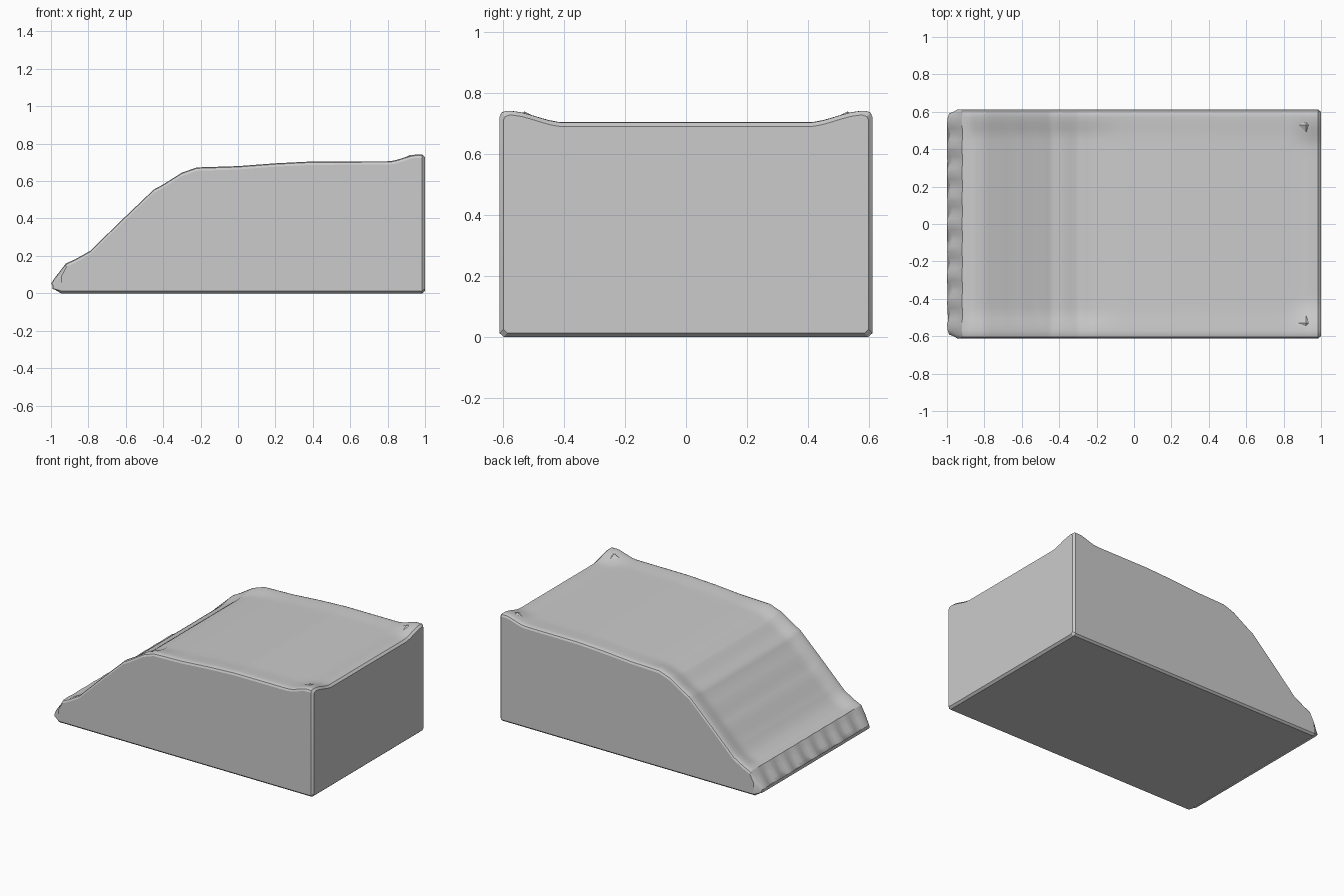
import bpy, bmesh, math

cube = bpy.data.objects.get("Cube")
if cube:
    bpy.data.objects.remove(cube, do_unlink=True)

grey = bpy.data.materials.new("plain grey")
grey.use_nodes = True
COLOUR = (0.6, 0.6, 0.6, 1)
grey.diffuse_color = COLOUR
grey.node_tree.nodes["Principled BSDF"].inputs["Base Color"].default_value = COLOUR

# Side profile of the padded top: x, z
PROFILE = [(-1, .05), (-.985, .075), (-.92, .16), (-.87, .182), (-.79, .227), (-.62, .393),
           (-.45, .555), (-.4, .582), (-.3, .645), (-.22, .673), (0, .68), (.2, .695),
           (.4, .705), (.8, .706), (.93, .706), (.985, .703), (1, .69)]
HALF = 0.611


def lerp_profile(x):
    for (x0, z0), (x1, z1) in zip(PROFILE, PROFILE[1:]):
        if x <= x1:
            return z0 + (z1 - z0) * (x - x0) / (x1 - x0)
    return PROFILE[-1][1]


def ramp(v, lo, hi):
    t = min(max((v - lo) / (hi - lo), 0), 1)
    return t * t * (3 - 2 * t)


def top_z(x, y):
    z = lerp_profile(x)
    a = abs(y)
    # raised back corners
    z += 0.038 * ramp(x, .8, .97) * ramp(a, .4, .58)
    # sunken sloping panel between raised side rims, fading into the flat top
    inner = 1 - ramp(a, .46, .58)
    z -= 0.022 * ramp(x, -.93, -.84) * (1 - ramp(x, -.35, 0)) * inner
    z -= 0.006 * ramp(x, -.35, 0) * (1 - ramp(x, .85, .97)) * inner
    # soft creases in the padding
    slope = ramp(x, -.8, -.7) * (1 - ramp(x, -.35, -.2))
    z += 0.003 * slope * inner * math.sin(x * 55)
    return z


# Cross-section stations along the length
xs = sorted({round(-.94 + i * .03, 3) for i in range(64)} | {p[0] for p in PROFILE} | {-.96})
ys = [-.57 + i * .03 for i in range(39)]


def section(x):
    toe = 1 - ramp(x, -1, -.96)
    tail = ramp(x, .985, 1)
    half = HALF - 0.012 * tail - 0.02 * toe
    low = 0.025 * toe + 0.013 * tail
    rim = top_z(x, HALF)
    wall = max(rim - .018, low + .01)
    left = [(-half + .013, low), (-half, low + .012 * (1 - toe)), (-half, wall),
            (-half + .006, max(rim - .005, wall)), (-half + .02, rim)]
    right = [(-y, z) for y, z in reversed(left)]
    loop = left + [(y, top_z(x, y)) for y in ys] + right
    points = []
    for y, z in loop:
        # rippled front edge of the toe
        ripple = 0.008 * (1 - math.cos(y * 46)) * (1 - ramp(x, -.97, -.9))
        points.append((x + ripple, y, z))
    return points


bm = bmesh.new()
rows = [[bm.verts.new(p) for p in section(x)] for x in xs]
for a, b in zip(rows, rows[1:]):
    for i in range(len(a)):
        j = (i + 1) % len(a)
        bm.faces.new((a[i], a[j], b[j], b[i]))
bm.faces.new(rows[0])
bm.faces.new(rows[-1])
bmesh.ops.recalc_face_normals(bm, faces=bm.faces)
mesh = bpy.data.meshes.new("wedge_body")
bm.to_mesh(mesh)
bm.free()
body = bpy.data.objects.new("wedge_body", mesh)
bpy.context.collection.objects.link(body)
mesh.materials.append(grey)
bpy.context.view_layer.objects.active = body
body.select_set(True)
bpy.ops.object.shade_smooth_by_angle(angle=math.radians(30))
# Flat side walls
for face in mesh.polygons:
    if abs(face.normal.y) > .97:
        face.use_smooth = False

# Small low studs on the back corners
for name, side in (("left_rear_stud", 1), ("right_rear_stud", -1)):
    y = side * .53
    bpy.ops.mesh.primitive_cone_add(vertices=4, radius1=.04, radius2=0, depth=.02,
                                    location=(.92, y, top_z(.92, y)))
    stud = bpy.context.object
    stud.name = name
    stud.data.materials.append(grey)
